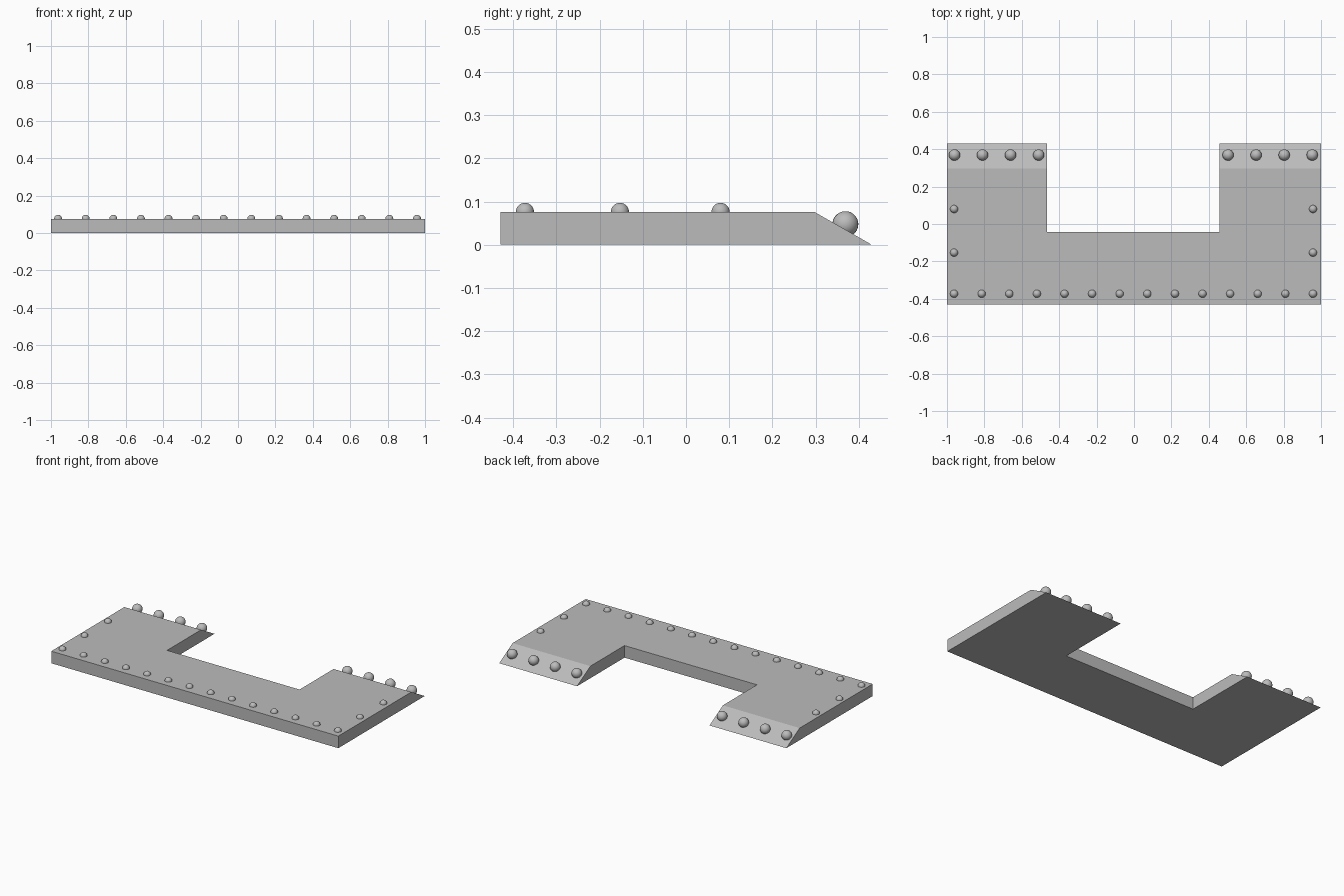
import bpy, bmesh
from mathutils import Vector

cube = bpy.data.objects.get("Cube")
if cube:
    bpy.data.objects.remove(cube, do_unlink=True)

steel = bpy.data.materials.new("grey_steel")
steel.use_nodes = True
colour = (0.5, 0.5, 0.5, 1)
steel.diffuse_color = colour
steel.node_tree.nodes["Principled BSDF"].inputs["Base Color"].default_value = colour

TOP, BACK, SLOPE_Y = 0.076, 0.43, 0.297


def add_object(name, bm):
    bmesh.ops.recalc_face_normals(bm, faces=bm.faces)
    mesh = bpy.data.meshes.new(name)
    bm.to_mesh(mesh)
    bm.free()
    mesh.materials.append(steel)
    obj = bpy.data.objects.new(name, mesh)
    bpy.context.collection.objects.link(obj)
    return obj


def dome(name, location, normal, radius, lift):
    """Rounded head: a sphere cut just below the surface it sits on."""
    bm = bmesh.new()
    bmesh.ops.create_uvsphere(bm, u_segments=24, v_segments=16, radius=radius)
    cut = bmesh.ops.bisect_plane(bm, geom=bm.verts[:] + bm.edges[:] + bm.faces[:],
                                 plane_co=(0, 0, -lift - 0.001), plane_no=(0, 0, 1),
                                 clear_inner=True)
    bmesh.ops.contextual_create(bm, geom=[e for e in cut["geom_cut"]
                                          if isinstance(e, bmesh.types.BMEdge)])
    for face in bm.faces:
        face.smooth = len(face.verts) < 5
    obj = add_object(name, bm)
    obj.rotation_euler = normal.to_track_quat("Z", "Y").to_euler()
    obj.location = Vector(location) + normal * lift


# U-shaped plate: extruded outline, back top edges pulled forward into ramps
outline = [(-1, -0.43), (1, -0.43), (1, BACK), (0.458, BACK),
           (0.458, -0.042), (-0.465, -0.042), (-0.465, BACK), (-1, BACK)]
bm = bmesh.new()
base = bm.faces.new([bm.verts.new((x, y, 0)) for x, y in outline])
top = bmesh.ops.extrude_face_region(bm, geom=[base], use_keep_orig=True)["geom"]
for v in top:
    if isinstance(v, bmesh.types.BMVert):
        v.co.z = TOP
        if v.co.y > SLOPE_Y:
            v.co.y = SLOPE_Y
add_object("plate", bm)

# Small rivets along the front edge and up both sides
up = Vector((0, 0, 1))
for i in range(14):
    dome("front_rivet", (-0.962 + i * 0.1476, -0.373, TOP), up, 0.021, 0.0)
for x in (-0.962, 0.957):
    for y in (-0.153, 0.08):
        dome("side_rivet", (x, y, TOP), up, 0.021, 0.0)

# Large bolts on the two back ramps
ramp_normal = Vector((0, TOP, BACK - SLOPE_Y)).normalized()
for start in (-0.96, 0.503):
    for i in range(4):
        dome("ramp_bolt", (start + i * 0.15, 0.3635, 0.038), ramp_normal, 0.03, 0.011)
